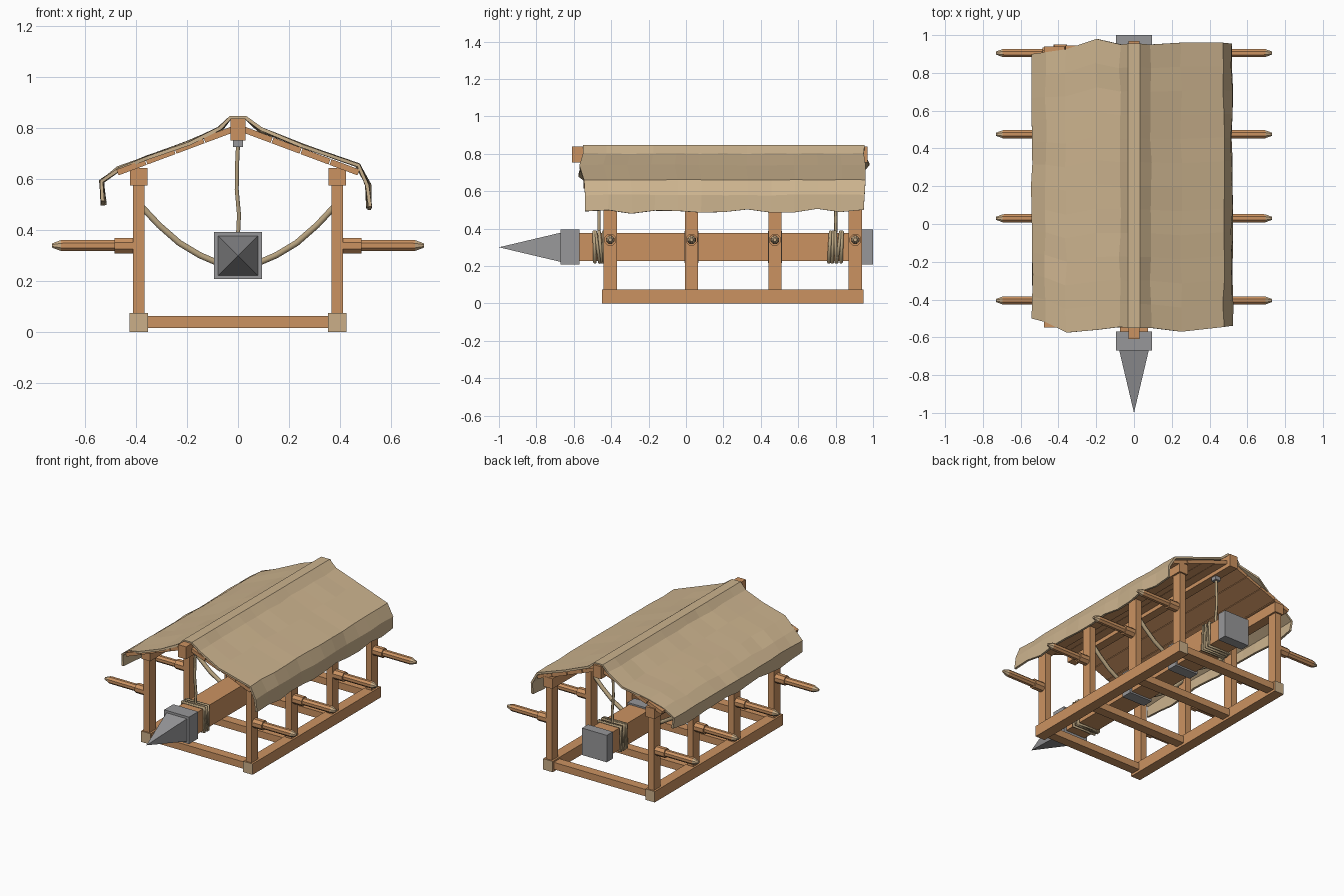
import bpy, bmesh, math, random
from mathutils import Vector, Matrix

if "Cube" in bpy.data.objects:
    bpy.data.objects.remove(bpy.data.objects["Cube"])

random.seed(4)


def mat(name, rgb):
    m = bpy.data.materials.new(name)
    m.diffuse_color = (*rgb, 1)
    m.use_nodes = True
    m.node_tree.nodes["Principled BSDF"].inputs["Base Color"].default_value = m.diffuse_color
    return m


WOOD = mat("wood", (0.60, 0.29, 0.12))
CUT = mat("cut wood", (0.60, 0.43, 0.25))
CLOTH = mat("canvas", (0.60, 0.45, 0.27))
METAL = mat("grey metal", (0.31, 0.31, 0.32))
ROPE = mat("rope", (0.47, 0.36, 0.21))


def finish(name, bm, *mats):
    me = bpy.data.meshes.new(name)
    bm.to_mesh(me)
    bm.free()
    ob = bpy.data.objects.new(name, me)
    bpy.context.collection.objects.link(ob)
    for m in mats:
        me.materials.append(m)
    return ob


def box(name, c, s, m, rot_y=0.0, ends=None):
    """Box by centre and size; ends colours the faces turned to front and back."""
    bm = bmesh.new()
    M = Matrix.Translation(c) @ Matrix.Rotation(rot_y, 4, 'Y') @ Matrix.Diagonal((*s, 1))
    bmesh.ops.create_cube(bm, size=1, matrix=M)
    bm.normal_update()
    if ends:
        for f in bm.faces:
            f.material_index = int(abs(f.normal.y) > 0.9)
        return finish(name, bm, m, ends)
    return finish(name, bm, m)


def rope(name, pts, r, cyclic=False):
    """Round rope along a path, as a mesh."""
    cu = bpy.data.curves.new(name + "_path", 'CURVE')
    cu.dimensions = '3D'
    cu.bevel_depth = r
    cu.bevel_resolution = 1
    cu.use_fill_caps = True
    sp = cu.splines.new('POLY')
    sp.points.add(len(pts) - 1)
    for p, co in zip(sp.points, pts):
        p.co = (*co, 1)
    sp.use_cyclic_u = cyclic
    tmp = bpy.data.objects.new(name + "_tmp", cu)
    bpy.context.collection.objects.link(tmp)
    dg = bpy.context.evaluated_depsgraph_get()
    me = bpy.data.meshes.new_from_object(tmp.evaluated_get(dg))
    bpy.data.objects.remove(tmp)
    me.materials.clear()
    me.materials.append(ROPE)
    ob = bpy.data.objects.new(name, me)
    bpy.context.collection.objects.link(ob)
    return ob


POSTS_Y = (-0.405, 0.03, 0.475, 0.905)


def handle(name, side, y):
    """Eight-sided push handle: collar, shaft and pale pointed tip."""
    bm = bmesh.new()
    prof = [(0.40, 0.033), (0.485, 0.033), (0.485, 0.024), (0.68, 0.024), (0.695, 0.023), (0.73, 0.009)]
    rings = []
    for x, r in prof:
        rings.append([bm.verts.new((side * x, y + r * math.cos(a), 0.34 + r * math.sin(a)))
                      for a in (math.tau * (k + 0.5) / 8 for k in range(8))])
    for i in range(len(rings) - 1):
        for k in range(8):
            f = bm.faces.new((rings[i][k], rings[i][(k + 1) % 8],
                              rings[i + 1][(k + 1) % 8], rings[i + 1][k]))
            f.material_index = int(i == 4)
    bm.faces.new(rings[0])
    bm.faces.new(rings[-1]).material_index = 1
    bmesh.ops.recalc_face_normals(bm, faces=bm.faces[:])
    finish(name, bm, WOOD, CUT)


# Frame: rails, posts, top beams, handles
for s, tag in ((-1, "left"), (1, "right")):
    box(f"{tag}_base_rail", (s * 0.39, 0.25, 0.0375), (0.072, 1.40, 0.075), WOOD, ends=CUT)
    box(f"{tag}_top_beam", (s * 0.39, 0.25, 0.61), (0.068, 1.40, 0.07), WOOD)
    for i, y in enumerate(POSTS_Y):
        box(f"{tag}_post_{i}", (s * 0.39, y, 0.33), (0.045, 0.07, 0.52), WOOD)
        handle(f"{tag}_handle_{i}", s, y)
    # Roof planks under the canvas
    a, b = Vector((s * 0.02, 0, 0.782)), Vector((s * 0.475, 0, 0.612))
    d = b - a
    ang = math.atan2(-d.z, d.x) if s > 0 else math.atan2(d.z, -d.x)
    for k in range(4):
        c = a + d * (k + 0.5) / 4
        w = d.length / 4 - 0.004
        box(f"{tag}_roof_plank_{k}", (c.x, 0.2 + random.uniform(-.006, .006), c.z + 0.014),
            (w, 1.49, 0.024), WOOD, rot_y=ang)
for i, y in enumerate(POSTS_Y):
    box(f"base_crossbeam_{i}", (0, y, 0.04), (0.74, 0.065, 0.048), WOOD)
box("ridge_beam", (0, 0.18, 0.796), (0.06, 1.58, 0.086), WOOD)

# Canvas roof cover: x, z, front edge y, back edge y, across from hem to hem
PROFILE = [(-0.535, 0.505, -0.50, 0.90), (-0.54, 0.595, -0.50, 0.90), (-0.47, 0.648, -0.52, 0.91),
           (-0.36, 0.69, -0.575, 0.925), (-0.2, 0.748, -0.56, 0.98), (-0.075, 0.802, -0.545, 0.95),
           (-0.033, 0.848, -0.55, 0.955), (0.033, 0.848, -0.55, 0.955), (0.09, 0.802, -0.55, 0.95),
           (0.25, 0.74, -0.57, 0.96), (0.475, 0.66, -0.545, 0.96), (0.518, 0.58, -0.54, 0.955),
           (0.52, 0.49, -0.54, 0.95)]
N = 12
bm = bmesh.new()
grid = []
for i, (x, z, y0, y1) in enumerate(PROFILE):
    row = []
    for j in range(N + 1):
        hem = i in (0, len(PROFILE) - 1)
        dz = random.uniform(-0.013, 0.016) if hem else random.uniform(-0.003, 0.003)
        if i in (6, 7):
            dz = 0
        dx = 0 if i in (6, 7) else random.uniform(-0.006, 0.006)
        row.append(bm.verts.new((x + dx, y0 + (y1 - y0) * j / N, z + dz)))
    grid.append(row)
for i in range(len(grid) - 1):
    for j in range(N):
        bm.faces.new((grid[i][j], grid[i + 1][j], grid[i + 1][j + 1], grid[i][j + 1]))
canvas = finish("canvas_cover", bm, CLOTH)
sol = canvas.modifiers.new("thickness", 'SOLIDIFY')
sol.thickness = 0.014
sol.offset = -1

# Ram: beam, metal head with point, rear cap, bands
box("ram_beam", (0, 0.18, 0.301), (0.15, 1.52, 0.15), WOOD)
box("ram_head_collar", (0, -0.62, 0.301), (0.19, 0.10, 0.186), METAL)
box("ram_rear_cap", (0, 0.967, 0.301), (0.19, 0.066, 0.186), METAL)
bm = bmesh.new()
bmesh.ops.create_cone(bm, cap_ends=True, segments=4, radius1=0.078 * math.sqrt(2), radius2=0, depth=0.33,
                      matrix=Matrix.Translation((0, -0.835, 0.30)) @ Matrix.Rotation(math.pi / 2, 4, 'X')
                      @ Matrix.Rotation(math.pi / 4, 4, 'Z'))
finish("ram_point", bm, METAL)
for i, y in enumerate(POSTS_Y[1:3]):
    box(f"ram_band_{i}", (0, y, 0.301), (0.176, 0.075, 0.172), METAL)
    # Side ropes sagging from the posts to the bands
    for s, tag in ((-1, "left"), (1, "right")):
        rope(f"{tag}_side_rope_{i}", [(s * x, y, z) for x, z in
             ((0.385, 0.50), (0.31, 0.42), (0.23, 0.35), (0.15, 0.302), (0.08, 0.272))], 0.014)

# Rope lashings and hanging ropes
for tag, yc, n in (("front", -0.465, 4), ("rear", 0.80, 5)):
    for k in range(n):
        y = yc + (k - (n - 1) / 2) * 0.016
        h, t = 0.083, random.uniform(-0.012, 0.012)
        rope(f"{tag}_lashing_{k}", [(-h, y - t, 0.301 - h), (h, y - t, 0.301 - h),
                                    (h, y + t, 0.301 + h), (-h, y + t, 0.301 + h)], 0.009, True)
    rope(f"{tag}_hanging_rope", [(0, yc, 0.38), (0.004, yc, 0.46), (-0.005, yc, 0.56),
                                 (-0.004, yc, 0.65), (0, yc, 0.735)], 0.009)
    box(f"{tag}_rope_clamp", (0, yc, 0.742), (0.04, 0.04, 0.03), METAL)
